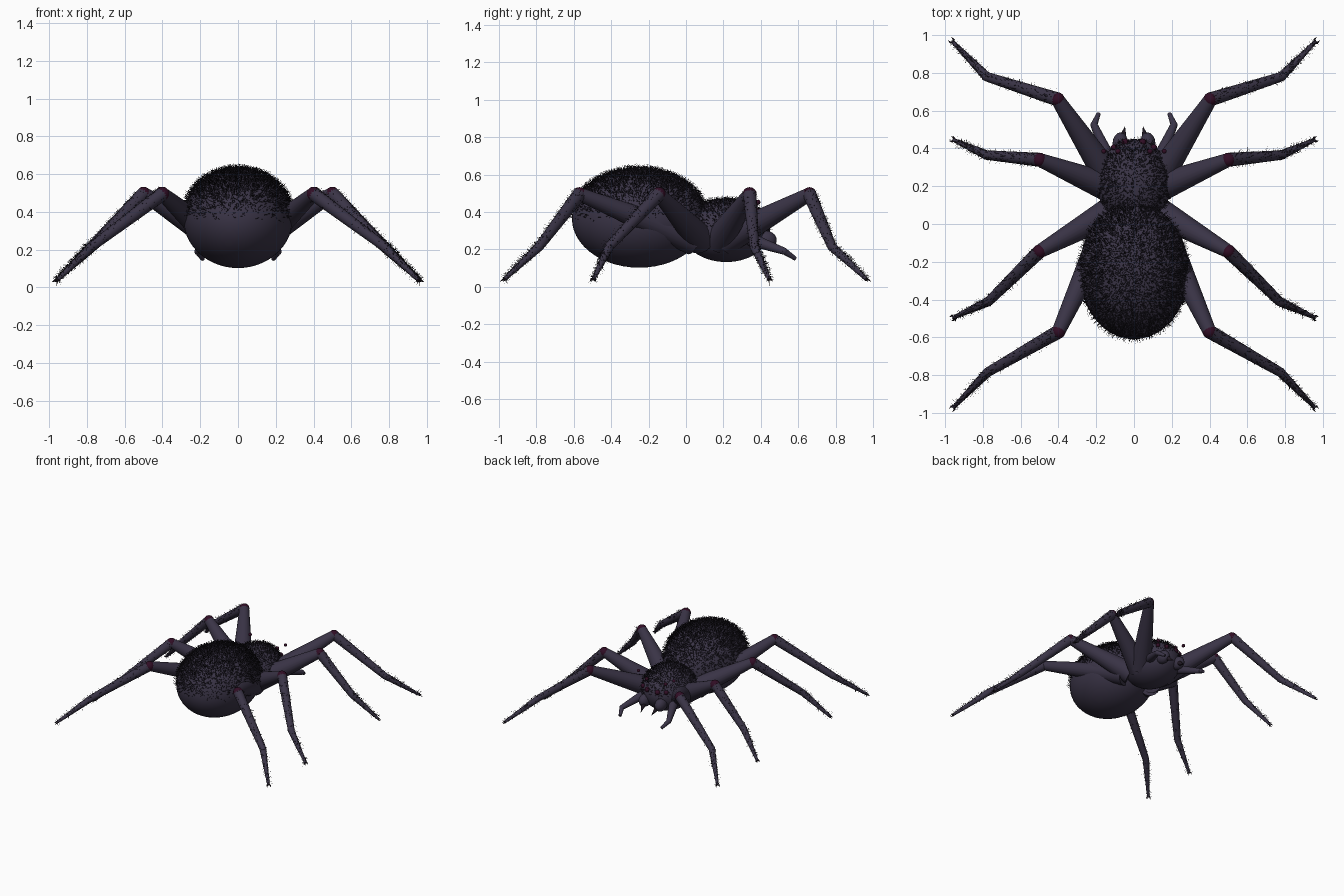
import bpy, bmesh, math, random
from mathutils import Vector, Matrix

random.seed(4)
cube = bpy.data.objects.get("Cube")
if cube:
    bpy.data.objects.remove(cube, do_unlink=True)


def material(name, rgb):
    m = bpy.data.materials.new(name)
    m.use_nodes = True
    m.diffuse_color = (*rgb, 1)
    bsdf = m.node_tree.nodes["Principled BSDF"]
    bsdf.inputs["Base Color"].default_value = (*rgb, 1)
    bsdf.inputs["Roughness"].default_value = 0.8
    return m


SKIN = material("dusky purple skin", (0.042, 0.034, 0.062))
JOINT = material("dark maroon", (0.03, 0.004, 0.018))
HAIR = material("near black hair", (0.010, 0.008, 0.013))
CLAW = material("dark claw", (0.014, 0.009, 0.016))


def finish(name, bm, mats, smooth=True):
    mesh = bpy.data.meshes.new(name)
    bm.to_mesh(mesh)
    bm.free()
    for m in mats:
        mesh.materials.append(m)
    for p in mesh.polygons:
        p.use_smooth = smooth
    ob = bpy.data.objects.new(name, mesh)
    bpy.context.collection.objects.link(ob)
    return ob


def paint(verts, index):
    for f in {f for v in verts for f in v.link_faces}:
        f.material_index = index


def ball(bm, centre, radii, index=0, seg=16):
    mat = Matrix.Translation(centre) @ Matrix.Diagonal((*radii, 1))
    new = bmesh.ops.create_uvsphere(bm, u_segments=seg, v_segments=seg // 2 + 2, radius=1, matrix=mat)
    paint(new["verts"], index)


def limb(bm, a, b, r1, r2, index=0, seg=16):
    a, b = Vector(a), Vector(b)
    d = b - a
    mat = Matrix.Translation((a + b) / 2) @ d.to_track_quat("Z", "Y").to_matrix().to_4x4()
    new = bmesh.ops.create_cone(bm, cap_ends=True, segments=seg, radius1=r1, radius2=r2,
                                depth=d.length, matrix=mat)
    paint(new["verts"], index)


def hair(bm, root, direction, length, r=0.0015):
    """One thin three-sided spike."""
    d = direction.normalized()
    u = d.orthogonal().normalized()
    w = d.cross(u)
    ring = [bm.verts.new(root + r * (u * math.cos(t) + w * math.sin(t)))
            for t in (0, math.tau / 3, 2 * math.tau / 3)]
    tip = bm.verts.new(root + d * length)
    for i in range(3):
        bm.faces.new((ring[i], ring[(i + 1) % 3], tip))


def jitter(s):
    return Vector([random.uniform(-s, s) for _ in range(3)])


def flip(p, side):
    return Vector((p[0] * side, p[1], p[2]))


def fur(name, centre, radii, count, longest):
    """Hair over the upper half of an ellipsoid, thicker toward the top."""
    bm = bmesh.new()
    while count:
        n = jitter(1)
        if not 0.1 < n.length < 1:
            continue
        n.normalize()
        if n.z < random.uniform(-0.05, 0.75):
            continue
        p = Vector([c + r * k for c, r, k in zip(centre, radii, n)])
        out = Vector([k / r for k, r in zip(n, radii)]).normalized()
        hair(bm, p, out + jitter(0.6), longest * random.uniform(0.5, 1))
        count -= 1
    finish(name, bm, [HAIR], False)


# Body halves and their fur
for name, centre, radii, count, longest in (
        ("abdomen", (0, -0.25, 0.365), (0.29, 0.36, 0.263), 6500, 0.036),
        ("head_and_thorax", (0, 0.215, 0.3), (0.195, 0.235, 0.168), 2200, 0.028)):
    bm = bmesh.new()
    ball(bm, centre, radii, seg=48)
    finish(name, bm, [SKIN])
    fur(name + "_fur", centre, radii, count, longest)

# Legs: hip, knee, ankle, toe
LEGS = {
    "head_end_leg": ((0.11, 0.21, 0.25), (0.405, 0.66, 0.495), (0.78, 0.78, 0.215), (0.96, 0.965, 0.04)),
    "second_leg": ((0.1, 0.18, 0.25), (0.5, 0.34, 0.495), (0.78, 0.365, 0.215), (0.955, 0.445, 0.04)),
    "third_leg": ((0.1, 0.08, 0.25), (0.5, -0.145, 0.495), (0.77, -0.41, 0.215), (0.955, -0.495, 0.04)),
    "tail_end_leg": ((0.12, 0.04, 0.25), (0.4, -0.57, 0.495), (0.775, -0.785, 0.215), (0.955, -0.97, 0.04)),
}


def leg_hair(bm, a, b, r1, r2, count):
    for _ in range(count):
        t = random.random()
        axis = (b - a).normalized()
        out = jitter(1) + Vector((0, 0, 0.6))
        out = (out - axis * out.dot(axis)).normalized()
        p = a.lerp(b, t) + out * (r1 + (r2 - r1) * t) * 0.95
        hair(bm, p, out + axis * 0.5 + jitter(0.3), random.uniform(0.01, 0.03), 0.001)


for name, path in LEGS.items():
    for side, label in ((1, "left"), (-1, "right")):
        hip, knee, ankle, toe = [flip(p, side) for p in path]
        bm = bmesh.new()
        limb(bm, hip, knee, 0.082, 0.036, seg=20)
        ball(bm, knee, (0.0375,) * 3, 1)
        limb(bm, knee, ankle, 0.037, 0.025)
        ball(bm, ankle, (0.025,) * 3)
        limb(bm, ankle, toe, 0.025, 0.01)
        # Paired claws on the toe
        forward = (toe - ankle).normalized()
        across = forward.cross(Vector((0, 0, 1))).normalized()
        for s in (1, -1):
            mid = toe + across * s * 0.012 + forward * 0.004
            limb(bm, toe, mid, 0.007, 0.005, 2, 8)
            tip = mid + Vector((forward.x, forward.y, 0)) * 0.024
            tip.z = 0.028
            limb(bm, mid, tip, 0.005, 0.0005, 2, 8)
        finish(f"{label}_{name}", bm, [SKIN, JOINT, CLAW])

        bm = bmesh.new()
        leg_hair(bm, knee, ankle, 0.037, 0.025, 130)
        leg_hair(bm, ankle, toe, 0.025, 0.01, 170)
        hair(bm, toe, Vector((0, 0, -1)), toe.z, 0.001)
        finish(f"{label}_{name}_hair", bm, [HAIR], False)

# Face: eyes, jaws, fangs and feelers
EYES = (((0.045, 0.432, 0.345), 0.02), ((0.105, 0.405, 0.35), 0.017),
        ((0.085, 0.385, 0.405), 0.014), ((0.16, 0.385, 0.452), 0.013))
for side, label in ((1, "left"), (-1, "right")):
    bm = bmesh.new()
    for centre, r in EYES:
        ball(bm, flip(centre, side), (r, r, r))
    finish(f"{label}_eyes", bm, [JOINT])

    bm = bmesh.new()
    ball(bm, flip((0.072, 0.425, 0.25), side), (0.042, 0.06, 0.05))
    limb(bm, flip((0.06, 0.455, 0.235), side), flip((0.048, 0.515, 0.19), side), 0.021, 0.001, 1, 10)
    finish(f"{label}_jaw", bm, [SKIN, CLAW])

    bm = bmesh.new()
    root, elbow, tip = [flip(p, side) for p in
                        ((0.13, 0.34, 0.255), (0.212, 0.525, 0.19), (0.187, 0.585, 0.15))]
    limb(bm, root, elbow, 0.036, 0.019)
    ball(bm, elbow, (0.019,) * 3)
    limb(bm, elbow, tip, 0.018, 0.011)
    finish(f"{label}_feeler", bm, [SKIN])

# Keep the rims of the tapered parts crisp
bpy.ops.object.select_all(action="DESELECT")
for ob in bpy.context.scene.objects:
    if ob.type == "MESH" and not ob.name.endswith(("fur", "hair")):
        ob.select_set(True)
        bpy.context.view_layer.objects.active = ob
bpy.ops.object.shade_smooth_by_angle(angle=math.radians(40))
